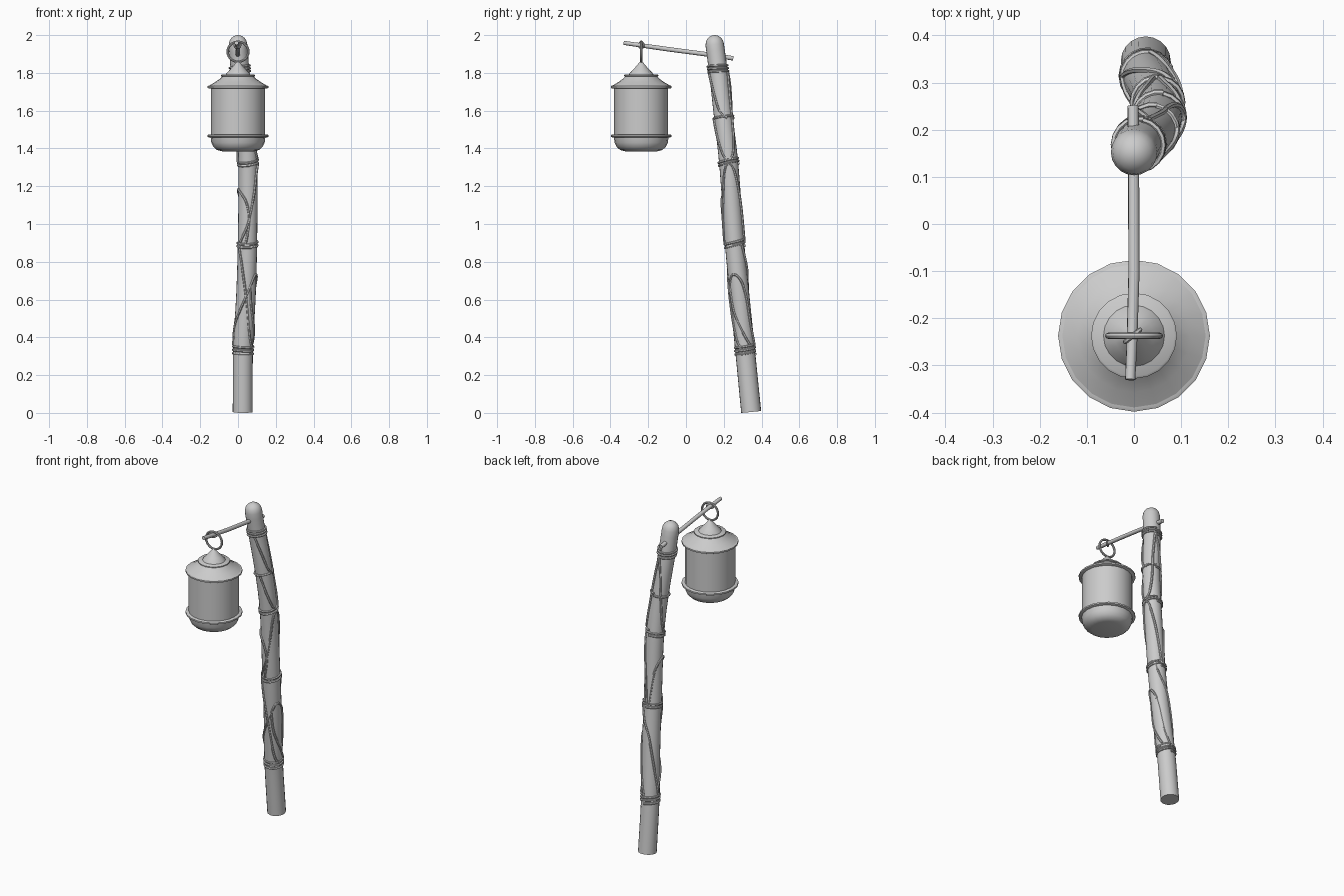
import bpy, bmesh, math
from mathutils import Vector

if "Cube" in bpy.data.objects:
    bpy.data.objects.remove(bpy.data.objects["Cube"])


def finish(name, bm, angle=40):
    bmesh.ops.recalc_face_normals(bm, faces=bm.faces)
    me = bpy.data.meshes.new(name)
    bm.to_mesh(me)
    bm.free()
    ob = bpy.data.objects.new(name, me)
    bpy.context.collection.objects.link(ob)
    bpy.ops.object.select_all(action='DESELECT')
    ob.select_set(True)
    bpy.context.view_layer.objects.active = ob
    bpy.ops.object.shade_smooth_by_angle(angle=math.radians(angle))
    return ob


def skin(bm, rings, closed=False):
    n = len(rings[0])
    pairs = list(zip(rings, rings[1:])) + ([(rings[-1], rings[0])] if closed else [])
    for a, b in pairs:
        for i in range(n):
            j = (i + 1) % n
            bm.faces.new((a[i], a[j], b[j], b[i]))
    if not closed:
        bm.faces.new(rings[0][::-1])
        bm.faces.new(rings[-1])


def tube(name, pts, radii, sides, closed=False, ref=None):
    pts = [Vector(p) for p in pts]
    if not isinstance(radii, list):
        radii = [radii] * len(pts)
    bm, rings, u, m = bmesh.new(), [], ref, len(pts)
    for i, p in enumerate(pts):
        nxt = pts[(i + 1) % m] if closed else pts[min(i + 1, m - 1)]
        prv = pts[i - 1] if closed else pts[max(i - 1, 0)]
        t = (nxt - prv).normalized()
        u = (u if u else t.orthogonal())
        u = (u - t * u.dot(t)).normalized()
        v = t.cross(u)
        rings.append([bm.verts.new(p + radii[i] * (u * math.cos(a) + v * math.sin(a)))
                      for a in (2 * math.pi * k / sides for k in range(sides))])
    skin(bm, rings, closed)
    return finish(name, bm)


def lathe(name, profile, cx, cy, sides):
    bm = bmesh.new()
    rings = [[bm.verts.new((cx + r * math.cos(2 * math.pi * k / sides),
                            cy + r * math.sin(2 * math.pi * k / sides), z))
              for k in range(sides)] for r, z in profile]
    skin(bm, rings)
    return finish(name, bm)


def spline(keys, steps):
    k = [Vector(p) for p in keys]
    k = [2 * k[0] - k[1]] + k + [2 * k[-1] - k[-2]]
    out = []
    for i in range(1, len(k) - 2):
        a, b, c, d = k[i - 1:i + 3]
        for s in range(steps):
            t = s / steps
            out.append(0.5 * (2 * b + (c - a) * t + (2 * a - 5 * b + 4 * c - d) * t * t
                              + (3 * b - a - 3 * c + d) * t ** 3))
    return out + [k[-2]]


# Leaning, slightly bowed pole with a rounded top
axis = spline([(0.025, 0.345, 0.005), (0.027, 0.312, 0.34), (0.042, 0.284, 0.62),
               (0.05, 0.257, 0.9), (0.053, 0.228, 1.3), (0.04, 0.2, 1.55),
               (0.012, 0.172, 1.8), (0, 0.152, 1.95)], 4)
radii = [0.053 - 0.002 * p.z for p in axis]
path = list(axis)
for a in (25, 45, 65, 82):
    path.append(axis[-1] + Vector((0, -0.004, 0.05)) * math.sin(math.radians(a)))
    radii.append(0.049 * math.cos(math.radians(a)))
tube("pole", path, radii, 20, ref=Vector((1, 0, 0)))


def centre(z):
    for a, b in zip(axis, axis[1:]):
        if z <= b.z:
            return a.lerp(b, (z - a.z) / (b.z - a.z))
    return axis[-1]


def on_pole(z, deg, gap=0.053):
    # Angle 0 is the right side, -90 the front
    c, a = centre(z), math.radians(deg)
    dy = gap * math.sin(a)
    p = centre(z) + Vector((gap * math.cos(a), dy, 0.09 * dy))
    return p


# Bindings wound round the pole: base height, number of turns, rise
for i, (z, turns, rise) in enumerate([(0.305, 3, 0.055), (0.875, 2, 0.035),
                                      (1.31, 2, 0.03), (1.555, 1, 0.012),
                                      (1.795, 3, 0.045)]):
    n = 18 * turns
    pts = [on_pole(z + rise * k / n + 0.006 * math.sin(k * 0.35 + i), 360 * turns * k / n + 80)
           for k in range(n + 1)]
    tube(f"binding_{i + 1}", pts, 0.0065, 6)

# Loose vine strands linking the bindings: (height, angle) waypoints
strands = [
    [(0.35, 80), (0.45, 55), (0.62, 38), (0.71, 10), (0.73, -35), (0.64, -80), (0.55, -120), (0.4, -190)],
    [(0.34, -20), (0.4, -50), (0.6, -85), (0.78, -120), (0.9, -150)],
    [(0.36, 30), (0.42, 0), (0.55, -50), (0.68, -65)],
    [(0.36, 180), (0.5, 150), (0.7, 110), (0.8, 70), (0.9, 40)],
    [(0.9, -140), (1.0, -90), (1.15, -55), (1.28, -30), (1.32, 0), (1.28, 30), (1.1, 65), (0.9, 85)],
    [(0.9, -100), (1.02, -80), (1.12, -100), (1.17, -140), (1.18, -180), (1.1, -230), (0.9, -260)],
    [(1.56, -80), (1.45, -55), (1.36, -25), (1.34, 5), (1.38, 35), (1.5, 55), (1.65, 60), (1.8, 70)],
    [(1.32, -170), (1.4, -200), (1.55, -230), (1.7, -260), (1.8, -290)],
    [(1.8, -70), (1.72, -50), (1.6, -20), (1.56, 20)],
]
for i, keys in enumerate(strands):
    ks = spline([(z, d / 100, 0) for z, d in keys], 7)
    tube(f"vine_{i + 1}", [on_pole(k.x, k.y * 100) for k in ks], 0.0065, 6)

# Cross arm pushed through the top of the pole
tube("arm", [(-0.002, 0.25, 1.877), (-0.001, 0.15, 1.893), (0, -0.1, 1.926),
             (-0.004, -0.24, 1.946), (-0.008, -0.33, 1.959)],
     [0.012, 0.012, 0.012, 0.0115, 0.011], 10)

# Hanging ring and the small tie that holds it on the arm
CY = -0.237
circle = [2 * math.pi * k / 24 for k in range(24)]
tube("hanging_ring", [(0.055 * math.cos(a), CY, 1.912 + 0.053 * math.sin(a)) for a in circle],
     0.0065, 8, True, Vector((0, 1, 0)))
tube("ring_tie", [(-0.003 + 0.016 * math.cos(a), CY + 0.013 * math.cos(a),
                   1.947 + 0.016 * math.sin(a)) for a in circle], 0.005, 6, True, Vector((1, -1, 0)))

# Lantern: body with rounded base, two rims, stepped roof and cap
lathe("lantern_base", [(0.085, 1.385), (0.112, 1.392), (0.13, 1.408), (0.141, 1.43),
                       (0.145, 1.462)], 0, CY, 20)
lathe("lantern_body", [(0.143, 1.46), (0.143, 1.735)], 0, CY, 20)
for name, z in (("lower_rim", 1.459), ("upper_rim", 1.718)):
    lathe(name, [(0.155, z), (0.161, z + 0.003), (0.161, z + 0.012), (0.155, z + 0.015)],
          0, CY, 20)
lathe("lantern_roof", [(0.157, 1.73), (0.12, 1.752), (0.095, 1.77), (0.08, 1.785)], 0, CY, 20)
lathe("roof_collar", [(0.086, 1.78), (0.091, 1.783), (0.091, 1.788), (0.086, 1.792)], 0, CY, 20)
lathe("lantern_cap", [(0.067, 1.788), (0.062, 1.797), (0.042, 1.818), (0.026, 1.836),
                      (0.013, 1.852), (0.005, 1.86)], 0, CY, 20)
